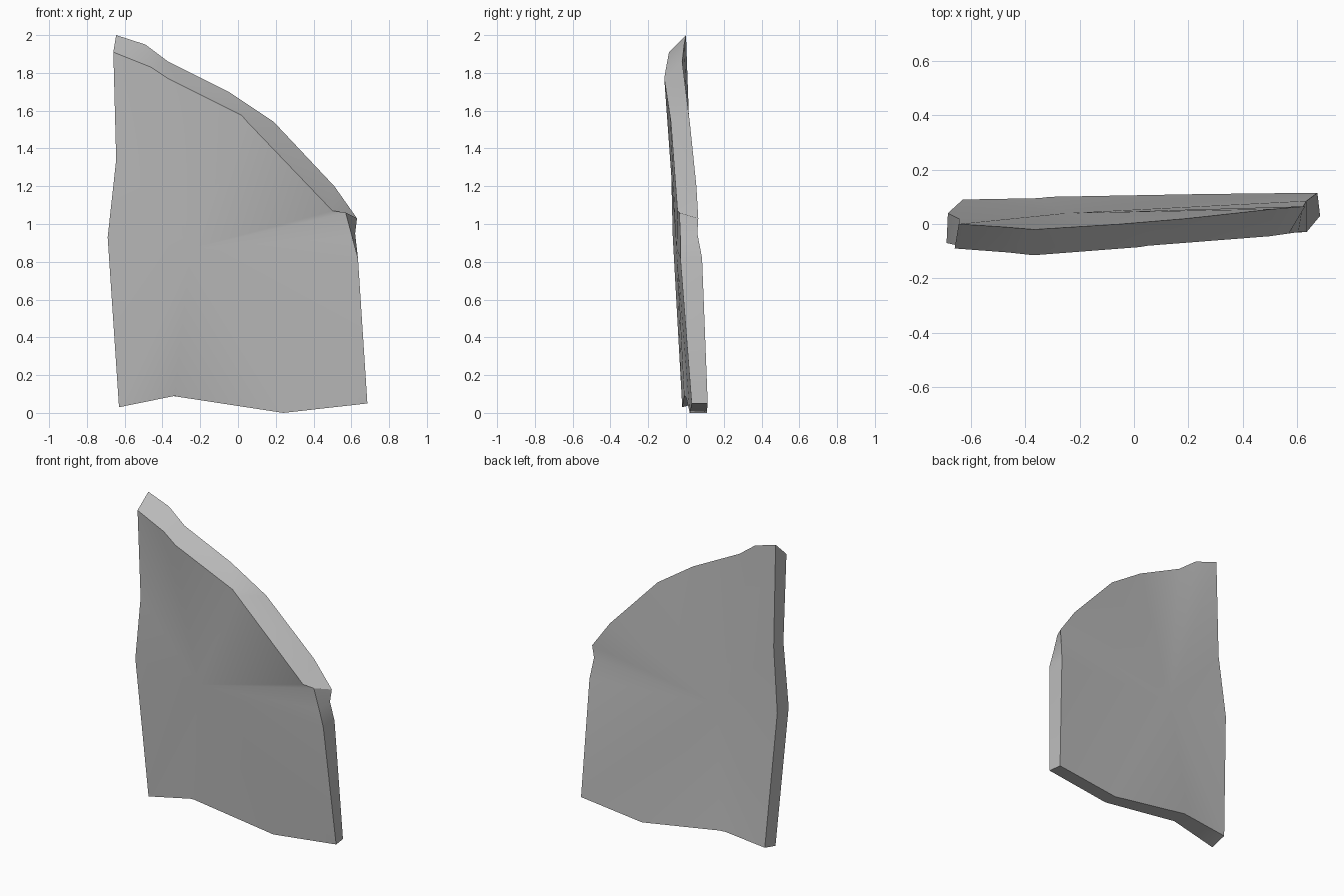
import bpy
import bmesh
import math

old = bpy.data.objects.get("Cube")
if old:
    bpy.data.objects.remove(old, do_unlink=True)

# One plain grey for the whole slab
grey = bpy.data.materials.new("stone grey")
grey.use_nodes = True
colour = (0.5, 0.5, 0.5, 1.0)
grey.diffuse_color = colour
grey.node_tree.nodes["Principled BSDF"].inputs["Base Color"].default_value = colour

# Front outline, clockwise from the tall corner
front_outline = [
    (-.66, -.09, 1.91), (-.46, -.105, 1.83), (-.37, -.115, 1.77),
    (.02, -.085, 1.575), (.05, -.08, 1.54), (.5, -.045, 1.07),
    (.57, -.035, 1.06), (.605, -.03, .93), (.635, -.03, .82),
    (.685, .03, .05), (.24, .02, 0), (-.315, 0, .085),
    (-.335, -.01, .09), (-.63, -.02, .03), (-.69, -.07, .93),
    (-.645, -.08, 1.34)]

# Back outline, point for point behind the front one
back_outline = [
    (-.645, 0, 2), (-.49, -.01, 1.95), (-.37, -.02, 1.86),
    (-.05, 0, 1.7), (.19, .02, 1.54), (.51, .055, 1.2),
    (.63, .065, 1.03), (.62, .06, .95), (.635, .085, .82),
    (.675, .115, .05), (.24, .11, 0), (-.31, .1, .09),
    (-.35, .095, .09), (-.63, .09, .06), (-.685, .04, .93),
    (-.645, .02, 1.34)]


def fan(bm, outline, centre):
    """Close an outline with triangles that meet at a centre point."""
    ring = [bm.verts.new(p) for p in outline]
    hub = bm.verts.new(centre)
    for a, b in zip(ring, ring[1:] + ring[:1]):
        bm.faces.new((hub, a, b))
    return ring


# Cracked slab: two faceted faces joined by a rim
bm = bmesh.new()
front = fan(bm, front_outline, (-.25, -.05, .87))
back = fan(bm, back_outline, (-.25, .04, .87))
for i in range(len(front)):
    j = (i + 1) % len(front)
    bm.faces.new((front[i], front[j], back[j], back[i]))
bmesh.ops.recalc_face_normals(bm, faces=bm.faces[:])

mesh = bpy.data.meshes.new("broken_slab")
bm.to_mesh(mesh)
bm.free()
mesh.materials.append(grey)
slab = bpy.data.objects.new("broken_slab", mesh)
bpy.context.collection.objects.link(slab)

# Smooth the shallow creases, keep the rim sharp
bpy.context.view_layer.objects.active = slab
slab.select_set(True)
bpy.ops.object.shade_smooth_by_angle(angle=math.radians(30))
